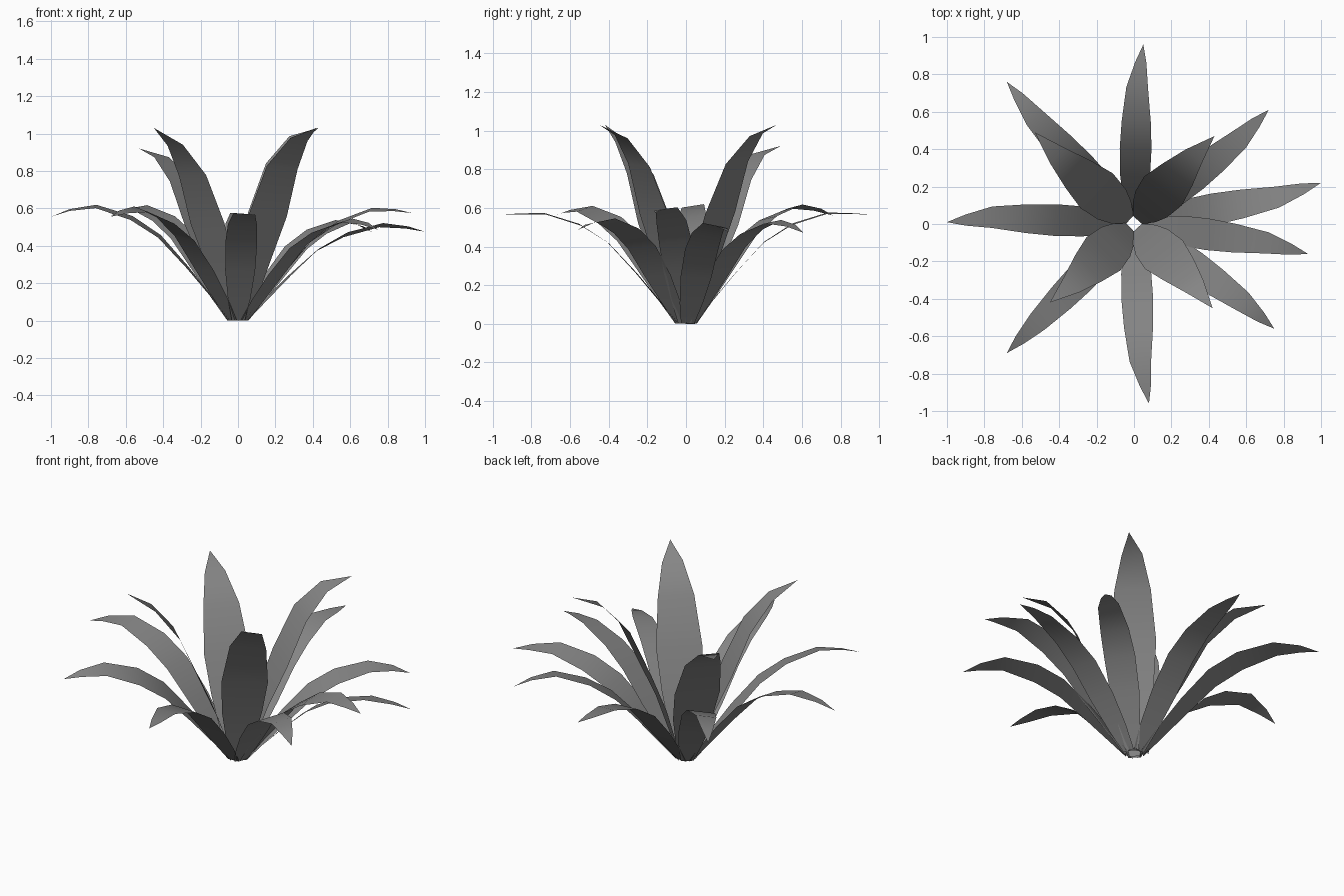
import bpy
from math import radians, sin, cos, pi
from mathutils import Vector

if "Cube" in bpy.data.objects:
    bpy.data.objects.remove(bpy.data.objects["Cube"])

# Leaf profiles: (distance fraction, height fraction of crest, half width)
ARCHING = [(.045, .01, .035), (.14, .21, .06), (.27, .47, .08), (.42, .74, .085),
           (.57, .90, .078), (.76, 1.0, .058), (.90, None, .03), (1.0, None, 0)]
UPRIGHT = [(.045, .005, .033), (.13, .16, .08), (.22, .34, .11), (.37, .56, .127),
           (.55, .81, .10), (.76, .95, .057), (1.0, 1.0, 0)]

# Dark grey leaf colour
mat = bpy.data.materials.new("leaf_grey")
mat.diffuse_color = (.235, .235, .235, 1)
mat.use_nodes = True
mat.node_tree.nodes["Principled BSDF"].inputs["Base Color"].default_value = mat.diffuse_color


def leaf(name, tip, crest, bow, twist, sag, profile):
    """Tapering strip from the crown to the tip, rolled by twist degrees."""
    reach = Vector((tip[0], tip[1], 0))
    length = reach.length
    side = Vector((-reach.y, reach.x, 0)) / length
    mids = []
    for f, h, w in profile:
        if h is None:
            z = crest + (tip[2] - crest) * (0.35 if f < 1 else 1)
        else:
            z = crest * h
        if f > .2:
            z -= sag * sin(pi * f)
        # sideways bow, largest near three quarters of the length
        sway = bow * (f / .75 if f < .75 else (1 - f) / .25)
        mids.append(reach * f + side * sway + Vector((0, 0, z)))
    verts, faces = [], []
    for i, (f, h, w) in enumerate(profile[:-1]):
        along = mids[i + 1] - mids[max(i - 1, 0)]
        normal = along.cross(side).normalized()
        roll = radians(twist) * min(1, f / .6)
        across = side * cos(roll) + normal * sin(roll)
        verts += [mids[i] - across * w, mids[i] + across * w]
    verts.append(mids[-1])
    n = len(verts)
    for i in range(0, n - 3, 2):
        faces.append((i, i + 2, i + 3, i + 1))
    faces.append((n - 3, n - 1, n - 2))
    mesh = bpy.data.meshes.new(name)
    mesh.from_pydata(verts, [], faces)
    mesh.polygons.foreach_set("use_smooth", [True] * len(mesh.polygons))
    mesh.materials.append(mat)
    mesh.update()
    bpy.context.collection.objects.link(bpy.data.objects.new(name, mesh))


# Outer ring: tip position, crest height, sideways bow, twist, sag
outer = [
    ((1.0, .22, .48), .515, -.025, -11, 0),
    ((.93, -.16, .58), .615, .022, 10, .025),
    ((.75, -.56, .49), .54, .016, 10, 0),
    ((.08, -.96, .57), .575, -.028, -4, 0),
    ((-.68, -.69, .56), .60, 0, -15, 0),
    ((-1.0, .01, .56), .615, -.03, -9, 0),
    ((-.68, .76, .565), .612, .018, -10, 0),
    ((.05, .96, .57), .577, .022, 4, 0),
    ((.72, .61, .475), .533, -.02, 9, 0),
]
for i, (tip, crest, bow, twist, sag) in enumerate(outer):
    leaf(f"outer_leaf_{i + 1}", tip, crest, bow, twist, sag, ARCHING)

# Inner upright leaves: tip position, twist, sag
inner = [((.43, .47, 1.035), 9, 0), ((.42, -.45, 1.035), -11, .015),
         ((-.45, -.42, 1.035), 4, .06), ((-.53, .49, .925), 0, 0)]
for i, (tip, twist, sag) in enumerate(inner):
    leaf(f"inner_leaf_{i + 1}", tip, tip[2], .01, twist, sag, UPRIGHT)

# Rest the lowest leaf base on the ground
low = min(v.co.z for o in bpy.data.objects for v in o.data.vertices)
for o in bpy.data.objects:
    for v in o.data.vertices:
        v.co.z -= low
